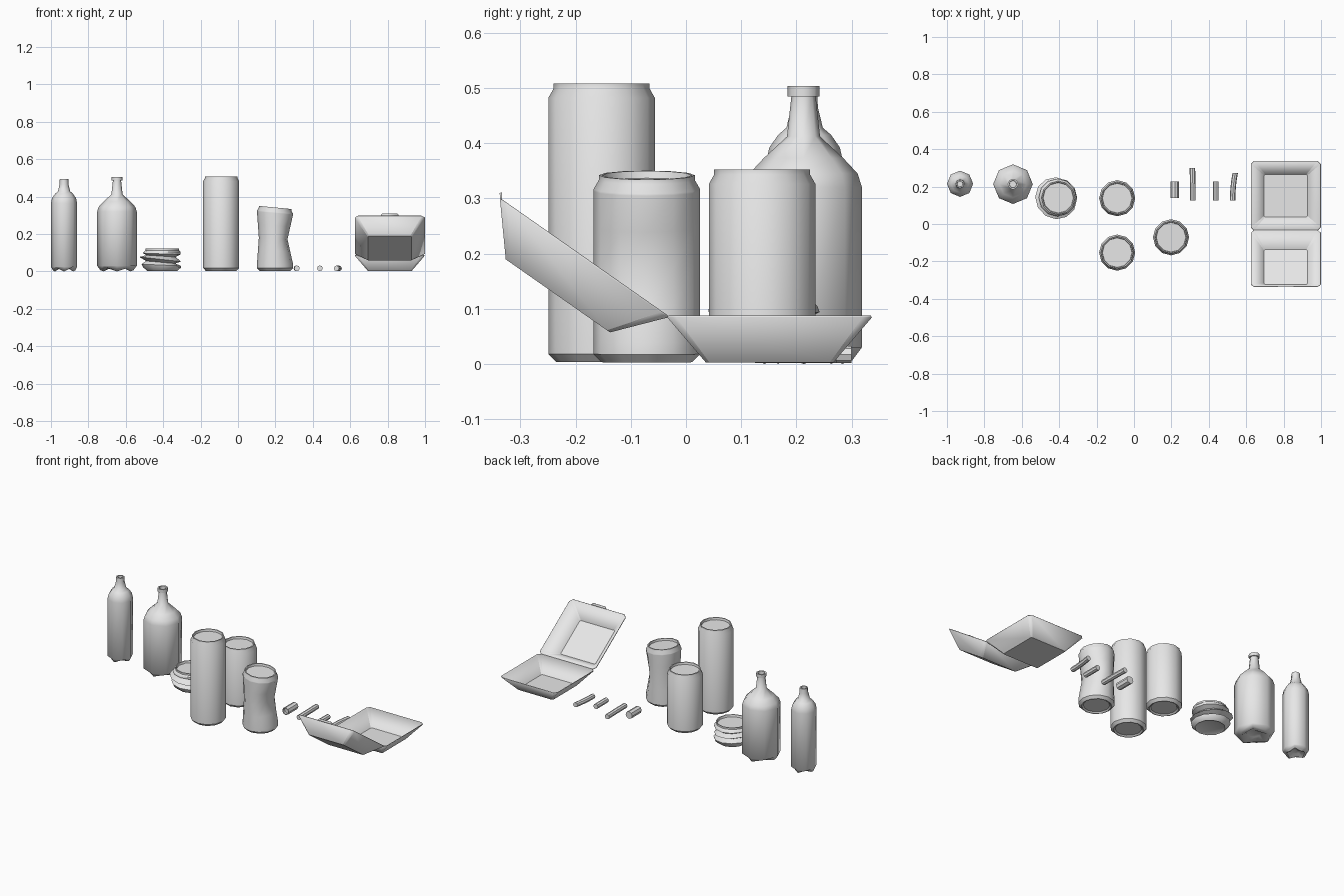
import bpy, bmesh
from math import sin, cos, tau, radians
from mathutils import Matrix, Vector

if "Cube" in bpy.data.objects:
    bpy.data.objects.remove(bpy.data.objects["Cube"])

grey = bpy.data.materials.new("light grey")
grey.use_nodes = True
grey.diffuse_color = (0.8, 0.8, 0.8, 1)
grey.node_tree.nodes["Principled BSDF"].inputs["Base Color"].default_value = (0.8, 0.8, 0.8, 1)


def finish(name, bm, matrix, angle):
    """Turn a bmesh into a placed, smooth shaded object."""
    bmesh.ops.recalc_face_normals(bm, faces=bm.faces)
    mesh = bpy.data.meshes.new(name)
    bm.to_mesh(mesh)
    bm.free()
    mesh.materials.append(grey)
    obj = bpy.data.objects.new(name, mesh)
    bpy.context.collection.objects.link(obj)
    obj.matrix_world = matrix
    bpy.ops.object.select_all(action='DESELECT')
    obj.select_set(True)
    bpy.context.view_layer.objects.active = obj
    bpy.ops.object.shade_smooth_by_angle(angle=radians(angle))
    return obj


def lathe(name, profile, sides, place, bend=None, angle=40):
    """Spin (radius, height) pairs around z; bend(co, side) may move each point."""
    bm = bmesh.new()
    rings = []
    for r, z in profile:
        ring = []
        for i in range(sides if r > 0 else 1):
            a = tau * i / sides
            co = Vector((r * cos(a), r * sin(a), z))
            ring.append(bm.verts.new(bend(co, i) if bend else co))
        rings.append(ring)
    for low, high in zip(rings, rings[1:]):
        for i in range(sides):
            j = (i + 1) % sides
            quad = [low[i % len(low)], low[j % len(low)],
                    high[j % len(high)], high[i % len(high)]]
            bm.faces.new(list(dict.fromkeys(quad)))
    return finish(name, bm, place, angle)


def at(x, y, z=0):
    return Matrix.Translation((x, y, z))


# Bottles: eight sided, with a footed base
def feet(co, i):
    if co.z < 0.01 and i % 2 and co.xy.length > 0:
        co.z += 0.016
    return co


lathe("small_bottle",
      [(0, .025), (.022, .02), (.048, 0), (.06, .006), (.07, .025), (.07, .365),
       (.064, .392), (.048, .415), (.033, .428), (.024, .465), (.023, .493),
       (.016, .493), (.015, .46), (0, .46)],
      8, at(-.93, .215), feet, 50)
lathe("large_bottle",
      [(0, .03), (.035, .025), (.07, 0), (.088, .006), (.106, .03), (.106, .32),
       (.098, .345), (.072, .373), (.03, .412), (.022, .485), (.029, .485),
       (.029, .504), (.02, .504), (.019, .48), (0, .48)],
      8, at(-.647, .213), feet, 50)


# Cans: recessed lid, stepped rim and tapered base
def can(name, height, place, middle=(), bend=None):
    h = height
    profile = [(0, .01), (.07, .01), (.078, .003), (.082, .003), (.0966, .018)]
    profile += [(.0966, z) for z in middle]
    profile += [(.0966, h - .026), (.087, h - .009), (.087, h), (.081, h),
                (.079, h - .013), (0, h - .013)]
    return lathe(name, profile, 12, place, bend)


can("tall_can", .508, at(-.09, -.153))
can("short_can", .352, at(-.09, .138))


def dent(co, i):
    fold = max(0, 1 - abs(co.z - .18) / .14)
    side = co.x / .0966
    co.x -= fold * (.03 * max(0, side) + .01 * min(0, side))
    co.z -= .095 * co.x * co.z / .35 + .008 * co.z / .35
    return co


can("dented_can", .35, at(.198, -.071), (.04, .11, .18, .25, .32), dent)


def slump(co, i):
    fold = max(0, 1 - abs(co.z - .062) / .045)
    co.z -= .12 * co.x * fold
    co.x -= .012 * fold
    co.y += .006 * sin(co.z * 90) * fold
    return co


lathe("crushed_can",
      [(0, .008), (.07, .008), (.08, .003), (.1, .02), (.106, .034), (.078, .049),
       (.112, .065), (.078, .082), (.101, .094), (.098, .105), (.09, .112),
       (.09, .122), (.084, .122), (.081, .11), (0, .11)],
      12, at(-.405, .14), slump)


# Stubs lying on the ground, along y
LAY_DOWN = Matrix.Rotation(radians(-90), 4, 'X')


def stub(name, x, radius, start, length, curl=0, hollow=0):
    def bow(co, i):
        co.x += curl * (co.z / length) ** 2
        return co
    ends = [(radius, length * k / 4) for k in range(5)]
    profile = [(0, hollow), (radius * .75, hollow)] if hollow else [(0, 0)]
    if hollow:
        profile.append((radius * .8, 0))
    profile += ends + [(0, length)]
    lathe(name, profile, 8, at(x, start, radius + .002) @ LAY_DOWN, bow)


stub("cap_stub", .218, .022, .138, .09, hollow=.015)
stub("long_stub", .315, .015, .125, .175, -.003)
stub("short_stub", .438, .015, .125, .103)
stub("curled_stub", .527, .0145, .125, .148, .014)


# Takeaway box: two matching sloped trays joined at a hinge
DEPTH, LENGTH, WIDTH = .082, .369, .186


def tray(name, place, tab=False):
    bm = bmesh.new()
    loops = []
    for inset, cut, z in ((0, .016, 0), (.07, .006, -DEPTH)):
        x, y0, y1 = WIDTH - inset, inset, LENGTH - inset
        pts = [(x, y0 + cut), (x, y1 - cut), (x - cut, y1), (cut - x, y1),
               (-x, y1 - cut), (-x, y0 + cut), (cut - x, y0), (x - cut, y0)]
        loops.append([bm.verts.new((px, py, z)) for px, py in pts])
    rim, floor = loops
    for i in range(8):
        j = (i + 1) % 8
        bm.faces.new((rim[i], rim[j], floor[j], floor[i]))
    bm.faces.new(floor)
    if tab:
        corners = [(-.05, 0), (.05, 0), (.04, .01), (-.04, .01)]
        bm.faces.new([bm.verts.new((x, LENGTH + .75 * d, d)) for x, d in corners])
    obj = finish(name, bm, place, 25)
    shell = obj.modifiers.new("Shell", 'SOLIDIFY')
    shell.thickness = .004
    shell.offset = 0


hinge = at(.8115, -.033, .086)
tray("box_base", hinge)
tray("box_lid", hinge @ Matrix.Rotation(radians(-35), 4, 'X') @ Matrix.Rotation(radians(180), 4, 'Z'), True)
